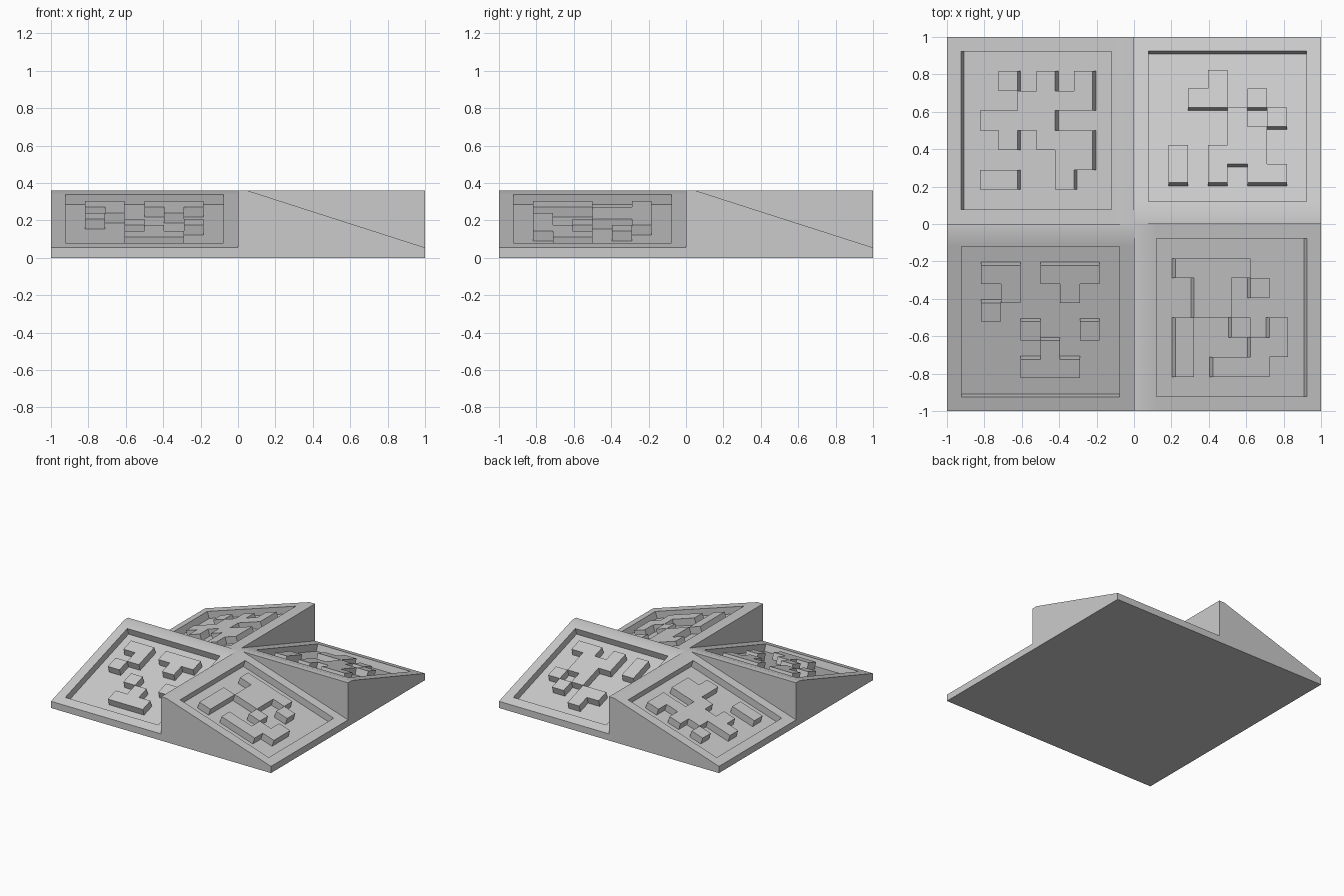
import bpy
import bmesh
from math import radians
from mathutils import Matrix, Vector

if "Cube" in bpy.data.objects:
    bpy.data.objects.remove(bpy.data.objects["Cube"])

TOP, LIP, RIDGE = 0.36, 0.055, 0.05     # high edge, low edge, flat ridge width
DEPTH, CELLS = 0.056, 8                 # recess depth, cells across the recess

grey = bpy.data.materials.new("plain grey")
grey.use_nodes = True
COLOUR = (0.6, 0.6, 0.6, 1)
grey.diffuse_color = COLOUR
grey.node_tree.nodes["Principled BSDF"].inputs["Base Color"].default_value = COLOUR

# Raised blocks of each tile as laid out on the plan, back row first
TILES = [
    ("front_left_tile", ["XXXX..", ".XX.X.", ".XX...", "X..X.X", "X...XX", "X.XXX."]),
    ("back_left_tile", ["..X...", ".XX.X.", "...X.X", "...XX.", "X.XXX.", "X.X.XX"]),
    ("back_right_tile", [".X.X.X", "..XXXX", "XXXX..", ".X.XXX", "....XX", "XX..X."]),
    ("front_right_tile", ["XX.XXX", ".X..X.", "X.....", "..X..X", "...X..", "..XXX."]),
]


def steps(a, b):
    return [a + (b - a) * i / CELLS for i in range(CELLS + 1)]


def height(x):
    return TOP if x <= RIDGE else TOP + (LIP - TOP) * (x - RIDGE) / (1 - RIDGE)


def make_tile(name, pattern, turns):
    # Bring the plan into the tile's own frame, which slopes down along +x
    for _ in range(turns):
        pattern = list(zip(*pattern[::-1]))
    xs = [0, RIDGE] + steps(0.12, 0.925) + [1]
    ys = [0] + steps(-0.0775, -0.9225) + [-1]
    bm = bmesh.new()
    grid = [[bm.verts.new((x, y, height(x))) for x in xs] for y in ys]

    # Sloped top, noting the cells that sink
    low = []
    for r in range(len(ys) - 1):
        for c in range(len(xs) - 1):
            face = bm.faces.new((grid[r][c], grid[r + 1][c],
                                 grid[r + 1][c + 1], grid[r][c + 1]))
            row, col = r - 1, c - 2
            in_recess = 0 <= row < CELLS and 0 <= col < CELLS
            in_pattern = 0 < row < CELLS - 1 and 0 < col < CELLS - 1
            if in_recess and not (in_pattern and pattern[row - 1][col - 1] == "X"):
                low.append(face)

    # Sunken floor, leaving the blocks flush with the frame
    normal = Vector((TOP - LIP, 0, 1 - RIDGE)).normalized()
    floor = bmesh.ops.extrude_face_region(bm, geom=low)["geom"]
    bmesh.ops.translate(bm, vec=-normal * DEPTH,
                        verts=[g for g in floor if isinstance(g, bmesh.types.BMVert)])
    # The cells left behind at the old level would cover the recess
    bmesh.ops.delete(bm, geom=[f for f in low if f.is_valid], context="FACES")

    # Outer walls and base
    rim = [e for e in bm.edges if e.is_boundary]
    walls = bmesh.ops.extrude_edge_only(bm, edges=rim)["geom"]
    for v in walls:
        if isinstance(v, bmesh.types.BMVert):
            v.co.z = 0
    bmesh.ops.contextual_create(bm, geom=[e for e in bm.edges if e.is_boundary])

    bmesh.ops.recalc_face_normals(bm, faces=bm.faces)
    bm.transform(Matrix.Rotation(radians(90 * turns), 4, "Z"))
    mesh = bpy.data.meshes.new(name)
    bm.to_mesh(mesh)
    bm.free()
    mesh.materials.append(grey)
    tile = bpy.data.objects.new(name, mesh)
    bpy.context.collection.objects.link(tile)
    return tile


# Four wedges turned around the centre like a pinwheel
bpy.ops.object.select_all(action="DESELECT")
for turns, (name, pattern) in enumerate(TILES):
    tile = make_tile(name, pattern, turns)
    tile.select_set(True)
    bpy.context.view_layer.objects.active = tile
bpy.ops.object.shade_smooth_by_angle(angle=radians(30))
